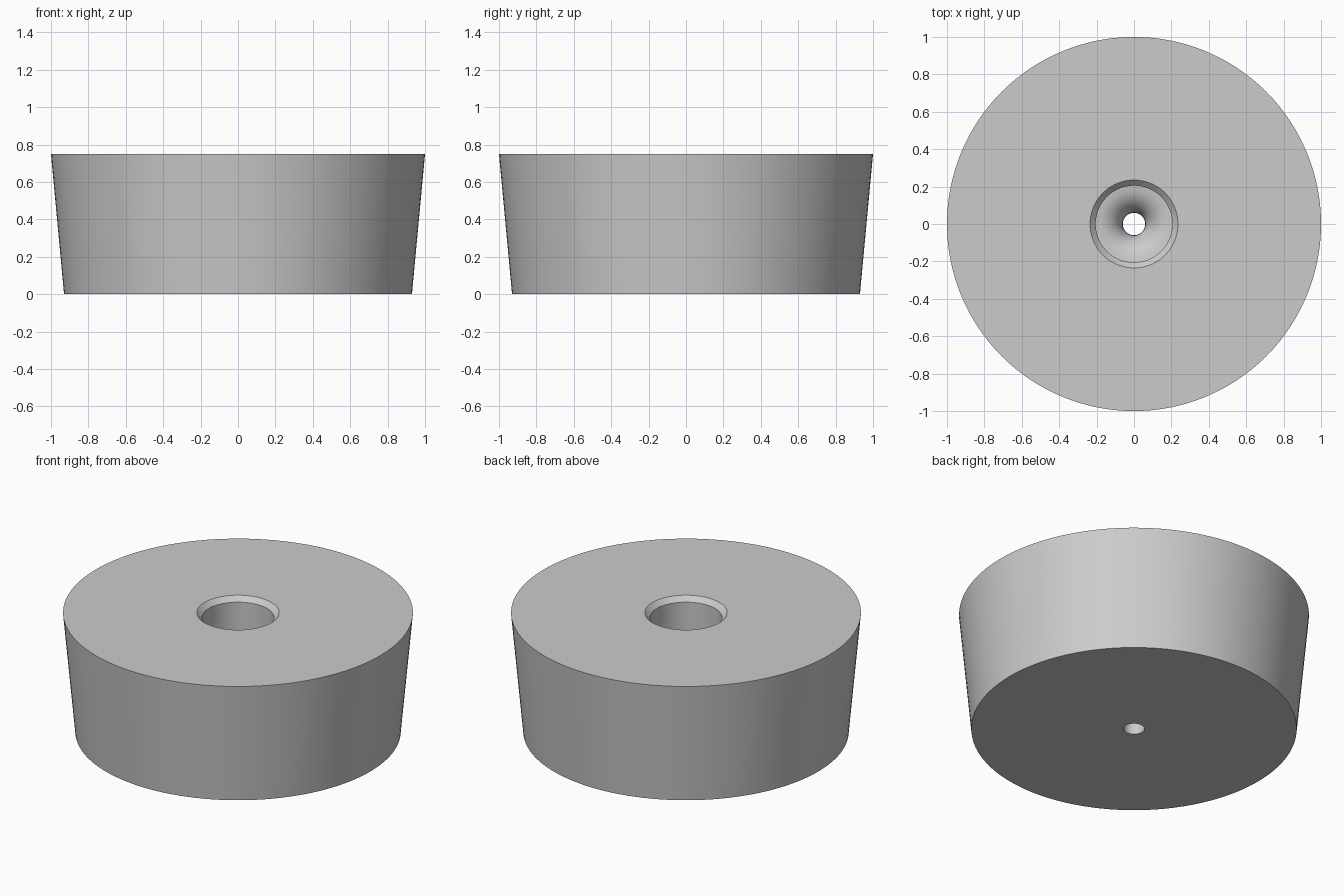
import bpy
import bmesh
import math

cube = bpy.data.objects.get("Cube")
if cube:
    bpy.data.objects.remove(cube, do_unlink=True)

SEGMENTS = 128
BOTTOM_R, TOP_R, HEIGHT = 0.93, 1.0, 0.75
HOLE_R, BORE_R, RIM_R = 0.06, 0.205, 0.235
SEAT_Z, CHAMFER = 0.32, 0.03

# Plain grey material
grey = bpy.data.materials.new("light_grey")
grey.use_nodes = True
colour = (0.6, 0.6, 0.6, 1.0)
grey.diffuse_color = colour
grey.node_tree.nodes["Principled BSDF"].inputs["Base Color"].default_value = colour

# Closed half section: tapered body, chamfered bore, rounded seat, through hole
profile = [(HOLE_R, 0), (BOTTOM_R, 0), (TOP_R, HEIGHT), (RIM_R, HEIGHT),
           (BORE_R, HEIGHT - CHAMFER), (BORE_R, SEAT_Z)]
round_r = BORE_R - HOLE_R
for i in range(1, 9):
    a = math.radians(90) * i / 8
    profile.append((BORE_R - round_r * math.sin(a),
                    SEAT_Z - round_r * (1 - math.cos(a))))

# Revolve the section around z
bm = bmesh.new()
verts = [bm.verts.new((r, 0, z)) for r, z in profile]
edges = [bm.edges.new((v, verts[(i + 1) % len(verts)])) for i, v in enumerate(verts)]
bmesh.ops.spin(bm, geom=verts + edges, cent=(0, 0, 0), axis=(0, 0, 1),
               angle=math.tau, steps=SEGMENTS, use_merge=True)
bmesh.ops.remove_doubles(bm, verts=bm.verts[:], dist=0.0001)
bmesh.ops.recalc_face_normals(bm, faces=bm.faces[:])

mesh = bpy.data.meshes.new("tapered_foot")
bm.to_mesh(mesh)
bm.free()
mesh.materials.append(grey)
foot = bpy.data.objects.new("tapered_foot", mesh)
bpy.context.collection.objects.link(foot)

# Smooth round walls with crisp rims
bpy.ops.object.select_all(action="DESELECT")
foot.select_set(True)
bpy.context.view_layer.objects.active = foot
bpy.ops.object.shade_smooth_by_angle(angle=math.radians(30))
